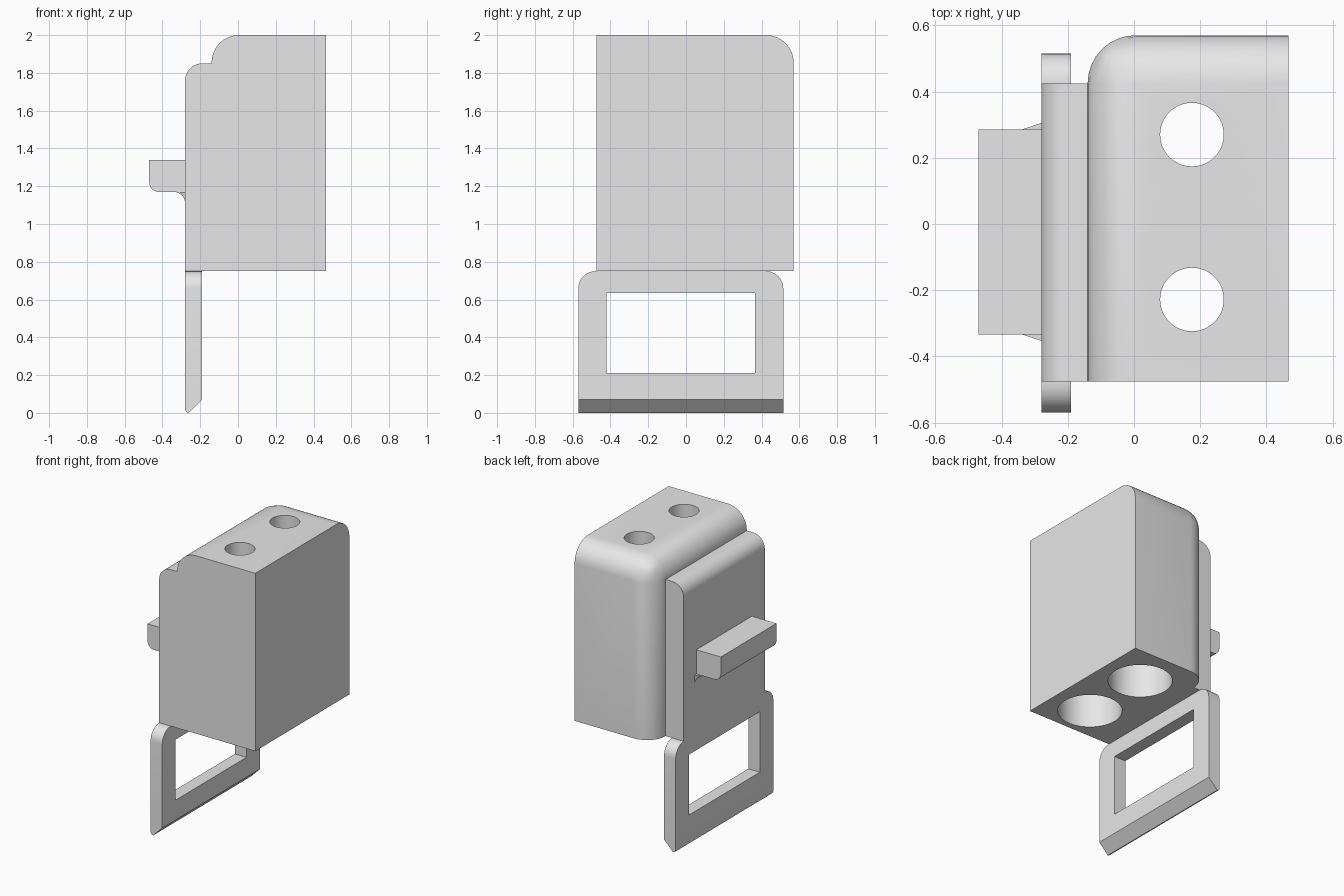
import bpy
import bmesh
from math import cos, sin, radians

if "Cube" in bpy.data.objects:
    bpy.data.objects.remove(bpy.data.objects["Cube"], do_unlink=True)

grey = bpy.data.materials.new("light_grey")
grey.use_nodes = True
grey.diffuse_color = (0.8, 0.8, 0.8, 1)
grey.node_tree.nodes["Principled BSDF"].inputs["Base Color"].default_value = (0.8, 0.8, 0.8, 1)


def arc(cx, cz, r, start, end, steps=8):
    """Points of a circular arc in the xz plane, angles in degrees."""
    angles = [radians(start + (end - start) * i / steps) for i in range(steps + 1)]
    return [(cx + r * cos(a), cz + r * sin(a)) for a in angles]


def prism(name, profile, y0, y1, round_edge=None, radius=0, flare=None):
    """Extrude an xz profile along y, optionally rounding chosen edges."""
    bm = bmesh.new()
    ends = []
    for y, side in ((y0, -1), (y1, 1)):
        ends.append([bm.verts.new((x, y + (side * flare(x) if flare else 0), z))
                     for x, z in profile])
    a, b = ends
    bm.faces.new(a)
    bm.faces.new(b[::-1])
    for i in range(len(a)):
        j = (i + 1) % len(a)
        bm.faces.new((a[i], b[i], b[j], a[j]))
    if round_edge:
        edges = [e for e in bm.edges if round_edge(*[v.co for v in e.verts])]
        bmesh.ops.bevel(bm, geom=edges, offset=radius, segments=8,
                        profile=0.5, affect='EDGES')
    bmesh.ops.recalc_face_normals(bm, faces=bm.faces[:])
    return finish(name, bm)


def finish(name, bm):
    mesh = bpy.data.meshes.new(name)
    bm.to_mesh(mesh)
    bm.free()
    mesh.materials.append(grey)
    obj = bpy.data.objects.new(name, mesh)
    bpy.context.collection.objects.link(obj)
    return obj


def box(name, x0, x1, y0, y1, z0, z1, **options):
    return prism(name, [(x0, z0), (x1, z0), (x1, z1), (x0, z1)], y0, y1, **options)


def stepped_bore(name, x, y):
    """Wide bore from below that narrows to a small hole through the top."""
    bm = bmesh.new()
    rings = []
    for r, z in ((0.205, 0.65), (0.205, 1.8), (0.096, 1.8), (0.096, 2.1)):
        rings.append([bm.verts.new((x + px, y + py, z))
                      for px, py in arc(0, 0, r, 0, 360, 48)[:-1]])
    for low, high in zip(rings, rings[1:]):
        for i in range(48):
            j = (i + 1) % 48
            bm.faces.new((low[i], low[j], high[j], high[i]))
    bm.faces.new(rings[0][::-1])
    bm.faces.new(rings[-1])
    bmesh.ops.recalc_face_normals(bm, faces=bm.faces[:])
    return finish(name, bm)


def combine(obj, tool, operation):
    """Apply a boolean and remove the tool object."""
    mod = obj.modifiers.new(operation, 'BOOLEAN')
    mod.object = tool
    mod.operation = operation
    mod.solver = 'EXACT'
    bpy.context.view_layer.objects.active = obj
    bpy.ops.object.modifier_apply(modifier=mod.name)
    bpy.data.objects.remove(tool, do_unlink=True)


FRONT, BACK, BOTTOM, TOP = -0.475, 0.57, 0.75, 2.0
LEFT_WALL, RIGHT_WALL, OUTER = -0.14, 0.467, -0.28


# Housing: block with three rounded edges meeting at one corner
def housing_edge(p, q):
    mid = (p + q) / 2
    at_side = mid.x < LEFT_WALL + 0.01
    at_back = mid.y > BACK - 0.01
    at_top = mid.z > TOP - 0.01
    return (at_side and at_back) or (at_side and at_top) or (at_back and at_top)


housing = box("housing", LEFT_WALL, RIGHT_WALL, FRONT, BACK, BOTTOM, TOP,
              round_edge=housing_edge, radius=0.145)

# Side plate, merged into the housing
plate = prism("side_plate",
              [(OUTER, BOTTOM)] + arc(-0.19, 1.76, 0.09, 180, 90)
              + [(-0.1, 1.85), (-0.1, BOTTOM)], FRONT, 0.425)
combine(housing, plate, 'UNION')

# Two stepped bores
for y in (-0.228, 0.27):
    combine(housing, stepped_bore("bore_cutter", 0.175, y), 'DIFFERENCE')

# Hanging frame with a bevelled lower lip and a rectangular opening
frame = prism("hanging_frame",
              [(OUTER, BOTTOM)] + arc(-0.26, 0.02, 0.02, 180, 270, 4)
              + [(-0.19, 0.07), (-0.19, BOTTOM)], -0.57, 0.515,
              round_edge=lambda p, q: min(p.z, q.z) > 0.74 and abs(p.y - q.y) < 0.01,
              radius=0.09)
combine(frame, box("opening_cutter", -0.4, -0.1, -0.42, 0.365, 0.21, 0.635), 'DIFFERENCE')

# Ledge with a rounded lower lip
ledge = prism("ledge",
              [(-0.47, 1.34)] + arc(-0.42, 1.22, 0.05, 180, 270)
              + [(OUTER, 1.17), (OUTER, 1.34)], -0.333, 0.285)

# Flared fillet under the ledge
fillet = prism("ledge_fillet",
               [(OUTER, 1.17)] + arc(-0.34, 1.11, 0.06, 90, 0), -0.333, 0.285,
               flare=lambda x: 0.02 * ((x + 0.34) / 0.06) ** 2)

# Smooth curved surfaces, keep corners crisp
for obj in (housing, frame, ledge, fillet):
    bpy.ops.object.select_all(action='DESELECT')
    obj.select_set(True)
    bpy.context.view_layer.objects.active = obj
    bpy.ops.object.shade_smooth_by_angle(angle=radians(30))
